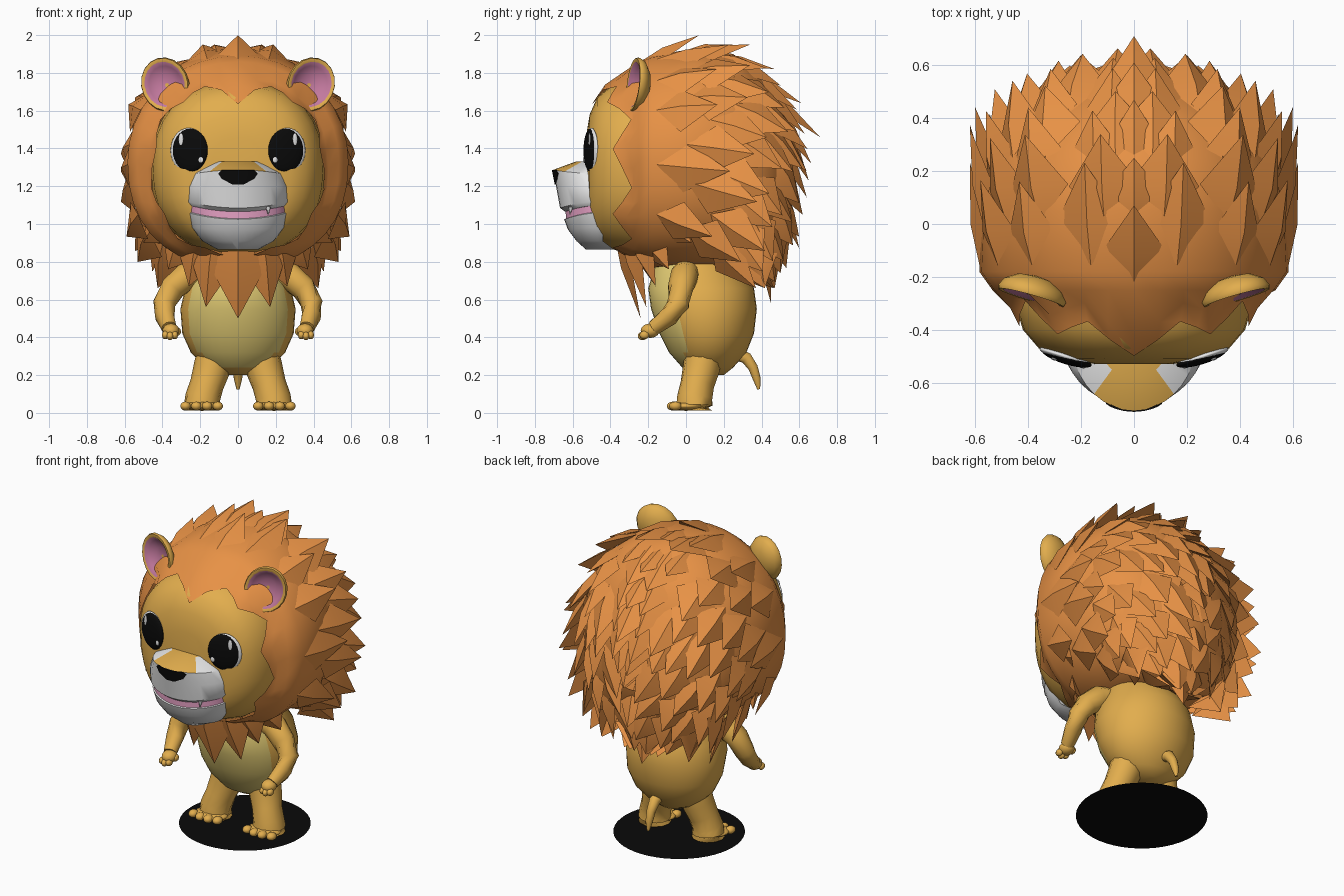
import bpy, bmesh, random
from math import sin, cos, pi, radians, sqrt
from mathutils import Vector as V, Matrix

random.seed(4)
if "Cube" in bpy.data.objects:
    bpy.data.objects.remove(bpy.data.objects["Cube"])


def material(name, rgb):
    m = bpy.data.materials.new(name)
    m.use_nodes = True
    m.diffuse_color = (*rgb, 1)
    m.node_tree.nodes["Principled BSDF"].inputs["Base Color"].default_value = (*rgb, 1)
    return m


MANE = material("mane orange", (.8, .285, .06))
FUR = material("golden fur", (.76, .42, .075))
BELLY = material("pale belly", (.8, .63, .18))
WHITE = material("white", (.8, .8, .8))
PINK = material("mouth pink", (.8, .36, .56))
EAR = material("ear mauve", (.54, .19, .34))
BLACK = material("black", (.003, .003, .003))


def finish(bm, name, mats, angle=40):
    mesh = bpy.data.meshes.new(name)
    bm.to_mesh(mesh)
    bm.free()
    ob = bpy.data.objects.new(name, mesh)
    bpy.context.collection.objects.link(ob)
    for m in mats:
        mesh.materials.append(m)
    bpy.ops.object.select_all(action='DESELECT')
    ob.select_set(True)
    bpy.context.view_layer.objects.active = ob
    bpy.ops.object.shade_smooth_by_angle(angle=radians(angle))


def loft(name, loops, mats, rule=None, caps=True, angle=40):
    """Bridge equal loops; rule(centre, normal, ring) picks the material."""
    bm = bmesh.new()
    n = len(loops[0])
    rows = [[bm.verts.new(p) for p in loop] for loop in loops]
    for a, b in zip(rows, rows[1:]):
        for i in range(n):
            j = (i + 1) % n
            bm.faces.new((a[i], a[j], b[j], b[i]))
    if caps:
        bm.faces.new(rows[0])
        bm.faces.new(rows[-1])
    bm.faces.index_update()
    rings = {f: f.index // n for f in bm.faces}
    bmesh.ops.recalc_face_normals(bm, faces=bm.faces)
    bm.normal_update()
    if rule:
        for f in bm.faces:
            f.material_index = int(rule(f.calc_center_median(), f.normal, rings[f]))
    finish(bm, name, mats, angle)


def tube(name, mat, path, n=12):
    """Round limb through (point, radius) pairs."""
    loops = []
    for k, (p, r) in enumerate(path):
        d = V(path[min(k + 1, len(path) - 1)][0]) - V(path[max(k - 1, 0)][0])
        q = d.to_track_quat('Z', 'Y')
        loops.append([V(p) + q @ V((r * cos(2*pi*i/n), r * sin(2*pi*i/n), 0)) for i in range(n)])
    loft(name, loops, [mat], angle=60)


def blob(name, mat, centre, size, rot=0, seg=16):
    bm = bmesh.new()
    m = Matrix.Translation(centre) @ Matrix.Rotation(rot, 4, 'Z') @ Matrix.Diagonal((*size, 1))
    bmesh.ops.create_uvsphere(bm, u_segments=seg, v_segments=seg // 2 + 2, radius=1, matrix=m)
    finish(bm, name, [mat], 80)


def section(profile, t, a, crown=.87):
    """Point on a boxy oval; profile rows are (y, half width, top, bottom)."""
    t = max(0, min(t, len(profile) - 1.001))
    k, f = int(t), t - int(t)
    y, hx, top, bot = [p + (q - p) * f for p, q in zip(profile[k], profile[k + 1])]
    c, s = cos(a), sin(a)
    e = crown if s > 0 else .87
    x = hx * abs(c) ** e * (1 if c > 0 else -1)
    z = (top - bot) / 2 * abs(s) ** e * (1 if s > 0 else -1)
    return V((x, y, (top + bot) / 2 + z))


# Head
HEAD = [(-.53, .14, 1.46, 1.08), (-.51, .28, 1.58, .97), (-.47, .36, 1.67, .91),
        (-.40, .42, 1.73, .87), (-.30, .45, 1.75, .84), (-.1, .46, 1.76, .82)]
N = 36
angles = [2 * pi * i / N for i in range(N)]
loft("head", [[section(HEAD, t, a) for a in angles] for t in range(6)], [FUR], angle=60)

# Mane shell with a zigzag hairline lying on the head
SHELL = [(-.25, .535, 1.86, .80), (-.18, .585, 1.89, .77), (.05, .575, 1.93, .76), (.25, .54, 1.90, .76),
         (.40, .45, 1.78, .78), (.50, .32, 1.63, .88), (.56, .12, 1.42, 1.1)]


def on_head(y, a, grow):
    t = next(k + (y - HEAD[k][0]) / (HEAD[k + 1][0] - HEAD[k][0]) for k in range(5) if y <= HEAD[k + 1][0])
    p = section(HEAD, t, a)
    return V((p.x * grow, p.y - .008, 1.29 + (p.z - 1.29) * grow))


def shell(t, a):
    return section(SHELL, t, a, .98)


edge_y = [-.28 - .11 * max(0, sin(a)) ** 5 - .1 * (.5, 1, .5, 0)[i % 4] for i, a in enumerate(angles)]
hairline = [on_head(y, a, 1.03) for y, a in zip(edge_y, angles)]
fringe = [on_head(min(y + .07, -.27), a, 1.06) for y, a in zip(edge_y, angles)]
loft("mane_shell", [hairline, fringe] + [[shell(t, a) for a in angles] for t in range(7)],
     [MANE], caps=False, angle=50)

# Mane locks: ridged, pointed blades
locks = bmesh.new()


def lock(front, tip, normal, width, ridge=.02):
    d = tip - front
    side = d.cross(normal).normalized() * width / 2
    mid = front + d * .4
    f, t, l, r, c = [locks.verts.new(p) for p in (
        front, tip, mid - side - normal * .035, mid + side - normal * .035, mid + normal * ridge)]
    for tri in ((f, l, c), (f, c, r), (l, t, c), (c, t, r), (l, r, t)):
        locks.faces.new(tri)


def flip(p):
    return V((-p.x, p.y, p.z))


def rear_limit(x, z):
    """Furthest back a tip may reach, which rounds the back of the mane."""
    return .69 - .55 * x * x - .68 * max(0, z - 1.46) - .17 * max(0, 1.46 - z) - .4 * max(0, .87 - z)


ROWS = [(1.1, 7), (1.8, 8), (2.4, 7), (3.0, 8), (3.6, 7), (4.2, 7), (4.8, 6), (5.4, 4)]
for row, (t, count) in enumerate(ROWS):
    for i in range(count):
        a = -pi / 2 + pi * (i + .5 + random.uniform(-.2, .2)) / count
        if sin(a) < -.75 and t < 3:
            continue
        p = shell(t, a)
        back = (shell(t + .1, a) - shell(t - .1, a)).normalized()
        around = shell(t, a + .05) - shell(t, a - .05)
        normal = around.cross(back).normalized()
        if normal.dot(p - V((0, .1, 1.33))) < 0:
            normal.negate()
        droop = -.12 - .35 * max(0, -sin(a)) - .1 * row
        d = (back * .7 + normal * .25 + V((0, .25, droop))).normalized()
        tip = p + d * random.uniform(.31, .41)
        tip.x = min(tip.x, .62)
        tip.z = max(.66, min(tip.z, 1.95))
        tip.y = min(tip.y, rear_limit(tip.x, tip.z))
        width = random.uniform(.22, .28)
        lock(p, tip, normal, width)
        lock(flip(p), flip(tip), flip(normal), width)
# Crest and rear locks on the centre line
for front, tip in (((-.24, 1.86), (.07, 2.0)), ((.0, 1.92), (.25, 1.95)), ((.16, 1.9), (.47, 1.82)),
                   ((.36, 1.79), (.61, 1.64)), ((.44, 1.7), (.71, 1.46)), ((.53, 1.4), (.64, 1.14)),
                   ((.5, 1.15), (.6, .87)), ((.42, .9), (.45, .58))):
    f, t = V((0, *front)), V((0, *tip))
    d = t - f
    lock(f, t, V((0, -d.z, d.y)).normalized(), .24)
# Bib under the chin
lock(V((0, -.38, .95)), V((0, -.24, .5)), V((0, -1, -.2)).normalized(), .3, .02)
for s in (1, -1):
    for fx, fy, fz, tx, ty, tz in ((.13, -.35, .95, .17, -.21, .56), (.21, -.3, .94, .26, -.16, .67),
                                   (.3, -.24, .95, .37, -.09, .76), (.4, -.2, 1.05, .5, .03, .9)):
        lock(V((s*fx, fy, fz)), V((s*tx, ty, tz)), V((s*fx, -.45, -.1)).normalized(), .24)
bmesh.ops.recalc_face_normals(locks, faces=locks.faces)
finish(locks, "mane_locks", [MANE], 30)


# Muzzle, mouth and chin
def arc(z, hx, front, smile=0, rear=-.44, n=18):
    out = []
    for i in range(n + 1):
        a = -pi / 2 + pi * i / n
        out.append(V((hx * sin(a), rear + (front - rear) * cos(a), z + smile * sin(a) ** 2)))
    return out


loft("muzzle", [arc(1.33, .13, -.585), arc(1.286, .235, -.705, -.02), arc(1.2, .268, -.688), arc(1.085, .275, -.667, .035),
                arc(1.065, .262, -.64, .035)], [WHITE, FUR],
     lambda c, n, ring: n.z > .4 and abs(c.x) < .11)
loft("mouth", [arc(1.08, .26, -.637, .035), arc(1.01, .258, -.636, .035)], [PINK])
loft("chin", [arc(1.035, .25, -.62, .035), arc(1.025, .265, -.645, .035), arc(.97, .245, -.625, .012),
              arc(.91, .19, -.58), arc(.865, .11, -.53, 0, -.38)], [WHITE])
nose = []
for z, w in ((1.285, .088), (1.268, .105), (1.238, .085), (1.21, .03)):
    y = -.705 + (1.285 - z) * .2
    edge = [V((w * k / 4, -.44 + (y + .44) * sqrt(1 - (w * k / 4 / .24) ** 2), z)) for k in range(-4, 5)]
    nose.append([p - V((0, .005, 0)) for p in edge] + [p + V((0, .004, 0)) for p in reversed(edge)])
loft("nose", nose, [BLACK])
tube("fang", WHITE, [((.16, -.61, 1.09), .014), ((.16, -.615, 1.05), .002)], 6)

# Body, with the pale belly on the faces turned forward
BODY = [(.20, .08, .05, .20), (.24, .17, -.02, .25), (.32, .25, -.09, .32), (.42, .295, -.14, .36),
        (.55, .305, -.185, .375), (.66, .28, -.20, .36), (.76, .23, -.17, .30), (.9, .18, -.10, .20)]
body = []
for z, hx, y0, y1 in BODY:
    body.append([V((hx * cos(a), (y0 + y1) / 2 + (y1 - y0) / 2 * sin(a), z)) for a in angles])
loft("body", body, [FUR, BELLY], lambda c, n, ring: c.z > .24 and c.y < .09 and n.y < -.48, angle=60)
tube("tail", FUR, [((0, .27, .31), .035), ((0, .32, .29), .033), ((0, .355, .24), .027),
                   ((0, .375, .18), .022), ((0, .385, .125), .008)], 10)

# Paired parts
for s, side in ((1, "left"), (-1, "right")):
    # Eye with highlights
    rot = s * radians(17)
    frame = Matrix.Translation((s * .255, -.502, 1.39)) @ Matrix.Rotation(rot, 4, 'Z')
    for part, mat, pos, size in (("eye_white", WHITE, (.006, 0, 0), (.101, .021, .119)),
                                 ("pupil", BLACK, (-.002, -.004, 0), (.098, .024, .115)),
                                 ("eye_glint", WHITE, (.042, -.022, .058), (.013, .005, .034)),
                                 ("eye_spark", WHITE, (-.066, -.019, -.05), (.014, .005, .016))):
        blob(f"{side}_{part}", mat, frame @ V((s * pos[0], pos[1], pos[2])), size, rot, 24)
    # Cupped ear
    tilt = Matrix.Translation((s * .385, -.265, 1.738)) @ Matrix.Rotation(s * .48, 4, 'Y') \
        @ Matrix.Rotation(s * .2, 4, 'Z') @ Matrix.Rotation(-.2, 4, 'X')
    cup = [(.01, .07), (.07, .06), (.115, .03), (.13, 0), (.125, -.015), (.108, -.013), (.09, .008), (.05, .03), (.01, .036)]
    loft(f"{side}_ear", [[tilt @ V((r * cos(a), y, 1.14 * r * sin(a))) for a in angles[::2]] for r, y in cup],
         [FUR, EAR], lambda c, n, ring: 5 <= ring < 8 or ring > 8, angle=60)
    # Arm and hand
    tube(f"{side}_arm", FUR, [((s * .18, .0, .745), .07), ((s * .27, -.01, .725), .075), ((s * .345, -.03, .66), .068),
                              ((s * .39, -.04, .58), .06), ((s * .388, -.09, .51), .052), ((s * .365, -.17, .45), .04)])
    blob(f"{side}_hand", FUR, (s * .355, -.19, .435), (.045, .05, .038))
    for k, (x, y, z) in enumerate(((.385, -.22, .412), (.36, -.23, .407), (.335, -.222, .412), (.32, -.18, .43))):
        blob(f"{side}_finger_{k}", FUR, (s * x, y, z), (.019, .026, .022), 0, 10)
    # Leg and foot
    tube(f"{side}_leg", FUR, [((s * .12, .09, .31), .10), ((s * .14, .08, .23), .098), ((s * .165, .06, .15), .09),
                              ((s * .187, .046, .08), .093), ((s * .19, .045, .04), .098), ((s * .19, .045, .012), .098)])
    blob(f"{side}_foot", FUR, (s * .19, .0, .036), (.105, .085, .025))
    for k in range(4):
        x = .107 + .057 * k
        blob(f"{side}_toe_{k}", FUR, (s * x, -.068 + .012 * (k in (0, 3)), .036), (.029, .034, .024), 0, 10)

# Flat ground disc
bm = bmesh.new()
bmesh.ops.create_circle(bm, cap_ends=True, segments=48, radius=.385, matrix=Matrix.Translation((0, .07, 0)))
finish(bm, "base_disc", [BLACK])
